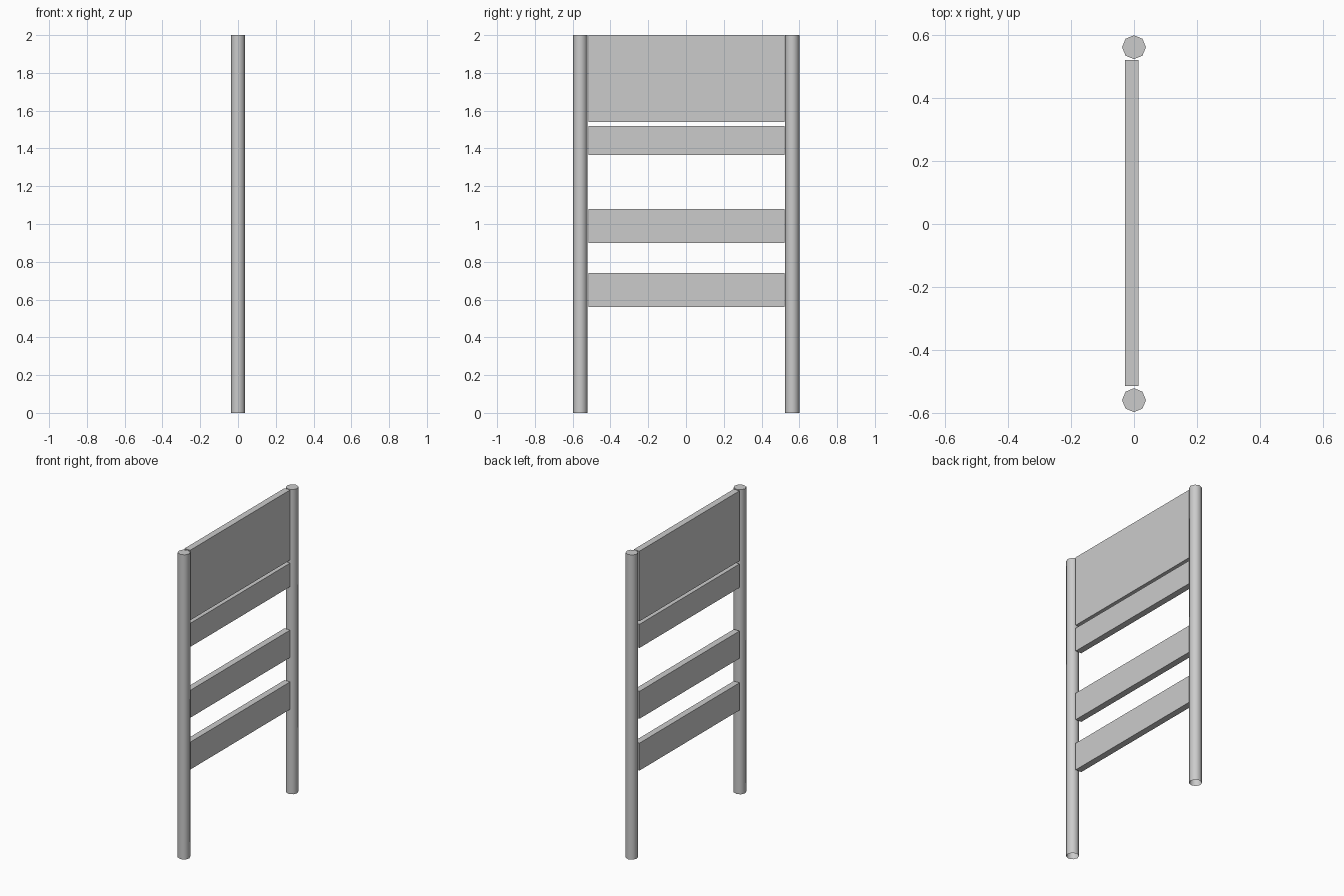
import bpy
import bmesh
import math

cube = bpy.data.objects.get("Cube")
if cube:
    bpy.data.objects.remove(cube, do_unlink=True)

GREY = (0.6, 0.6, 0.6, 1.0)
grey = bpy.data.materials.new("plain grey")
grey.use_nodes = True
grey.diffuse_color = GREY
grey.node_tree.nodes["Principled BSDF"].inputs["Base Color"].default_value = GREY


def post(name, y):
    """Eight-sided upright, closed at the top and open underneath."""
    bpy.ops.mesh.primitive_cylinder_add(vertices=8, radius=0.038, depth=2, location=(0, y, 1))
    obj = bpy.context.object
    obj.name = name
    obj.data.materials.append(grey)
    bm = bmesh.new()
    bm.from_mesh(obj.data)
    bottom = [f for f in bm.faces if f.normal.z < -0.9]
    bmesh.ops.delete(bm, geom=bottom, context='FACES_ONLY')
    bm.to_mesh(obj.data)
    bm.free()
    bpy.ops.object.shade_smooth_by_angle(angle=math.radians(50))


def board(name, z_low, z_high):
    """Flat board spanning the gap between the posts."""
    bpy.ops.mesh.primitive_cube_add(size=1, location=(-0.007, 0.003, (z_low + z_high) / 2))
    obj = bpy.context.object
    obj.name = name
    obj.scale = (0.042, 1.037, z_high - z_low)
    bpy.ops.object.transform_apply(location=False, rotation=False, scale=True)
    obj.data.materials.append(grey)


# Uprights
post("front_post", -0.56)
post("back_post", 0.562)

# Boards from top to bottom
board("top_panel", 1.54, 2.0)
board("upper_rail", 1.365, 1.52)
board("middle_rail", 0.90, 1.08)
board("lower_rail", 0.56, 0.74)
